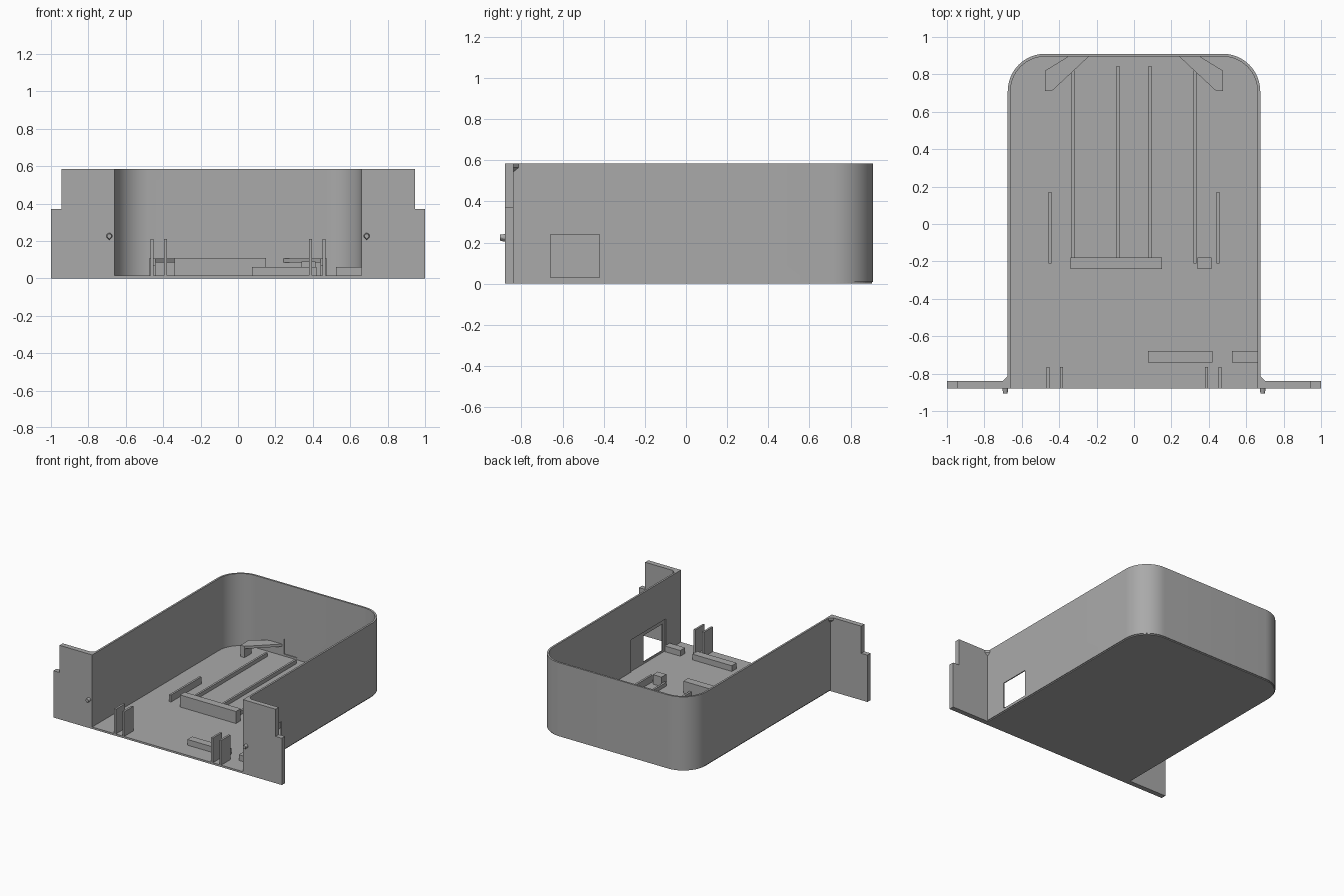
import bpy, bmesh
from math import cos, sin, pi
from mathutils import Vector

cube = bpy.data.objects.get("Cube")
if cube:
    bpy.data.objects.remove(cube, do_unlink=True)

grey = bpy.data.materials.new("plain grey")
grey.use_nodes = True
colour = (0.4, 0.4, 0.4, 1)
grey.diffuse_color = colour
grey.node_tree.nodes["Principled BSDF"].inputs["Base Color"].default_value = colour

FRONT, FLOOR, TOP = -0.88, 0.015, 0.585


def finish(name, bm):
    bmesh.ops.recalc_face_normals(bm, faces=bm.faces)
    mesh = bpy.data.meshes.new(name)
    bm.to_mesh(mesh)
    bm.free()
    mesh.materials.append(grey)
    ob = bpy.data.objects.new(name, mesh)
    bpy.context.collection.objects.link(ob)
    return ob


def loft(name, start, end):
    """Closed solid between two matching outlines."""
    bm = bmesh.new()
    a = [bm.verts.new(p) for p in start]
    b = [bm.verts.new(p) for p in end]
    bm.faces.new(a)
    bm.faces.new(b)
    for i in range(len(a)):
        j = (i + 1) % len(a)
        bm.faces.new((a[i], a[j], b[j], b[i]))
    return finish(name, bm)


def prism(name, outline, z0, z1):
    return loft(name, [(x, y, z0) for x, y in outline], [(x, y, z1) for x, y in outline])


def box(name, x0, x1, y0, y1, z0, z1):
    return prism(name, [(x0, y0), (x1, y0), (x1, y1), (x0, y1)], z0, z1)


def shell_outline(inset):
    """U shape, open at the front, with rounded back corners."""
    r, steps = 0.2 - inset, 16
    pts = [(0.675 - inset, FRONT)]
    for side, begin in ((1, 0), (-1, pi / 2)):
        for i in range(steps + 1):
            t = begin + pi / 2 * i / steps
            pts.append((side * 0.475 + r * cos(t), 0.71 + r * sin(t)))
    return pts + [(inset - 0.675, FRONT)]


def cut(target, cutter):
    mod = target.modifiers.new("cut", "BOOLEAN")
    mod.operation, mod.solver, mod.object = "DIFFERENCE", "EXACT", cutter
    bpy.context.view_layer.objects.active = target
    bpy.ops.object.modifier_apply(modifier=mod.name)
    bpy.data.objects.remove(cutter, do_unlink=True)


# Tray: floor, wall, side window and shallow wall recesses
prism("floor", shell_outline(0.006), 0, FLOOR)
wall = prism("wall", shell_outline(0) + shell_outline(0.015)[::-1], 0.008, TOP)
cut(wall, box("side_recess_cutter", 0.6, 0.667, -0.69, -0.255, FLOOR, 0.27))
cut(wall, box("window_cutter", 0.6, 0.75, -0.66, -0.42, 0.03, 0.24))
cut(wall, box("back_recess_cutter", -0.225, -0.11, 0.85, 0.902, 0.03, 0.15))
bpy.ops.object.select_all(action="DESELECT")
wall.select_set(True)
bpy.context.view_layer.objects.active = wall
bpy.ops.object.shade_smooth_by_angle()

for side, label in ((1, "left"), (-1, "right")):
    # Stepped front flange
    step = [(0.66, 0), (1, 0), (1, 0.37), (0.945, 0.37), (0.945, TOP), (0.66, TOP)]
    loft(label + "_flange", [(side * x, FRONT, z) for x, z in step],
         [(side * x, -0.84, z) for x, z in step])

    # Small gusset behind the top of the flange
    tri = [Vector((side * x, y, TOP)) for x, y in
           ((0.67, -0.845), (0.706, -0.845), (0.67, -0.809))]
    low = [Vector((p.x, p.y, z)) for p, z in zip(tri, (0.535, 0.565, 0.565))]
    loft(label + "_gusset", low, tri)

    # Teardrop locating pin
    drop = [(0.016 * cos(t), 0.016 * sin(t)) for t in
            [-pi / 6 + i * pi / 9 for i in range(13)]] + [(0, -0.022)]
    cx, cz = side * 0.688, 0.226
    loft(label + "_pin", [(cx + x, FRONT, cz + z) for x, z in drop],
         [(cx + 0.75 * x, -0.905, cz + 0.75 * z) for x, z in drop])

    # Pair of upright clips
    for name, x in (("inner_clip", 0.388), ("outer_clip", 0.461)):
        cx = side * x
        box(label + "_" + name, cx - 0.008, cx + 0.008, FRONT, -0.765, FLOOR, 0.21)

    # Corner bracket with its leg
    plate = [(0.475, 0.82), (0.475, 0.71), (0.44, 0.71), (0.24, 0.897), (0.35, 0.897)]
    prism(label + "_corner_bracket", [(side * x, y) for x, y in plate], 0.085, 0.105)
    box(label + "_bracket_leg", side * 0.44, side * 0.475, 0.71, 0.8, FLOOR, 0.085)

    # Rails along the floor
    for name, x, y0, y1, z in (("inner_rail", 0.086, -0.19, 0.845, 0.045),
                               ("outer_rail", 0.326, -0.21, 0.82, 0.045),
                               ("short_rail", 0.448, -0.21, 0.17, 0.07)):
        cx = side * x
        box(label + "_" + name, cx - 0.008, cx + 0.008, y0, y1, FLOOR, z)

# Cross bars and stop blocks
box("cross_bar", -0.34, 0.15, -0.24, -0.18, FLOOR, 0.11)
box("small_block", 0.34, 0.415, -0.24, -0.18, FLOOR, 0.09)
box("front_bar", 0.075, 0.42, -0.74, -0.68, FLOOR, 0.06)
box("window_block", 0.525, 0.662, -0.74, -0.68, FLOOR, 0.06)
